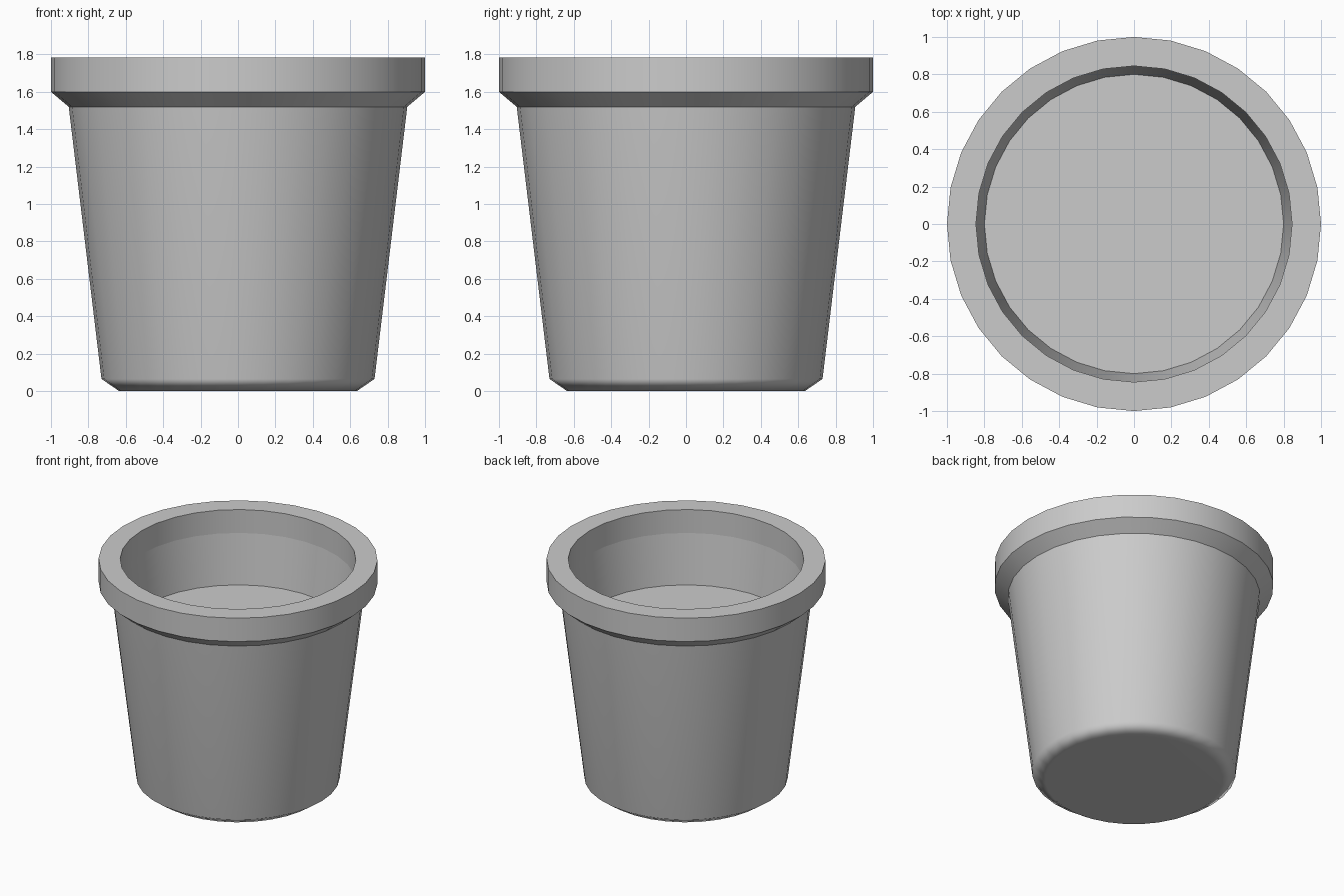
import bpy, bmesh, math

SIDES = 32

cube = bpy.data.objects.get("Cube")
if cube:
    bpy.data.objects.remove(cube, do_unlink=True)


def make_material(name, colour):
    mat = bpy.data.materials.new(name)
    mat.use_nodes = True
    mat.diffuse_color = colour
    mat.node_tree.nodes["Principled BSDF"].inputs["Base Color"].default_value = colour
    return mat


def lathe(name, profile, mat):
    """Turn (radius, height, sharp) points about z and cap both ends."""
    bm = bmesh.new()
    rings = []
    for radius, z, _ in profile:
        angles = [math.tau * i / SIDES for i in range(SIDES)]
        rings.append([bm.verts.new((radius * math.cos(a), radius * math.sin(a), z))
                      for a in angles])
    for low, high in zip(rings, rings[1:]):
        for i in range(SIDES):
            j = (i + 1) % SIDES
            bm.faces.new((low[i], low[j], high[j], high[i]))
    bm.faces.new(rings[0][::-1])
    bm.faces.new(rings[-1])
    for face in bm.faces:
        face.smooth = True
    # Crisp rings where the profile asks for them
    for ring, (_, _, sharp) in zip(rings, profile):
        for i in range(SIDES):
            bm.edges.get((ring[i], ring[(i + 1) % SIDES])).smooth = not sharp
    mesh = bpy.data.meshes.new(name)
    bm.to_mesh(mesh)
    bm.free()
    mesh.materials.append(mat)
    obj = bpy.data.objects.new(name, mesh)
    bpy.context.collection.objects.link(obj)
    return obj


# Pot: base, tapered wall, rim, hollow and inner floor
pot_grey = make_material("pot grey", (0.6, 0.6, 0.6, 1))
profile = [
    (0.635, 0.0, False),
    (0.73, 0.065, False),
    (0.905, 1.52, True),
    (1.0, 1.6, True),
    (1.0, 1.785, True),
    (0.845, 1.785, True),
    (0.845, 1.6, True),
    (0.8, 1.21, True),
]
pot = lathe("flower_pot", profile, pot_grey)

# Soft lower edge that keeps the wall and base evenly shaded
weighted = pot.modifiers.new("soft base edge", 'WEIGHTED_NORMAL')
weighted.keep_sharp = True
